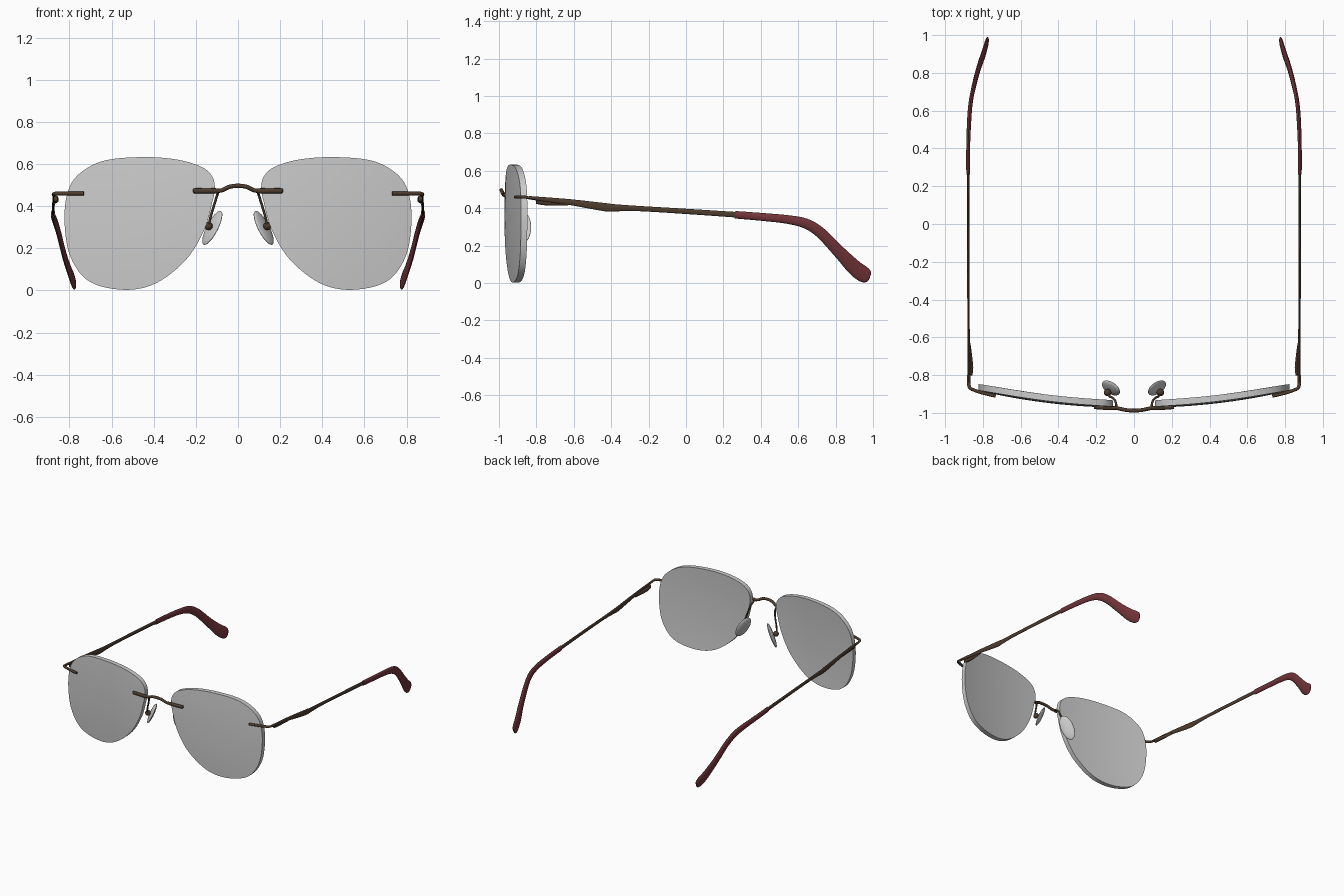
import bpy, bmesh, math
from mathutils import Vector

if "Cube" in bpy.data.objects:
    bpy.data.objects.remove(bpy.data.objects["Cube"])


def material(name, rgb):
    m = bpy.data.materials.new(name)
    m.use_nodes = True
    m.diffuse_color = (*rgb, 1)
    m.node_tree.nodes["Principled BSDF"].inputs["Base Color"].default_value = (*rgb, 1)
    return m


LENS = material("pale grey lens", (0.6, 0.6, 0.6))
METAL = material("dark bronze metal", (0.075, 0.045, 0.026))
TIP = material("dark red plastic", (0.17, 0.035, 0.042))


def finish(bm, name, mat, mirror=True, angle=40):
    bmesh.ops.recalc_face_normals(bm, faces=bm.faces)
    me = bpy.data.meshes.new(name)
    bm.to_mesh(me)
    bm.free()
    me.materials.append(mat)
    ob = bpy.data.objects.new(name, me)
    bpy.context.collection.objects.link(ob)
    bpy.ops.object.select_all(action='DESELECT')
    ob.select_set(True)
    bpy.context.view_layer.objects.active = ob
    bpy.ops.object.shade_smooth_by_angle(angle=math.radians(angle))
    if mirror:
        ob.modifiers.new("Mirror", 'MIRROR').use_mirror_merge = False
    return ob


def spline(points, steps, closed=False):
    """Catmull-Rom curve through points of any dimension."""
    p = [Vector(q) for q in points]
    n = len(p)
    out = []
    for i in range(n if closed else n - 1):
        if closed:
            a, b, c, d = (p[(i + k) % n] for k in (-1, 0, 1, 2))
        else:
            a, b, c, d = (p[min(max(i + k, 0), n - 1)] for k in (-1, 0, 1, 2))
        for s in range(steps):
            t = s / steps
            out.append(0.5 * (2 * b + (c - a) * t + (2 * a - 5 * b + 4 * c - d) * t * t
                              + (3 * b - a - 3 * c + d) * t ** 3))
    return out if closed else out + [p[-1]]


def sweep(name, points, sizes, mat, ref=(1, 0, 0), steps=6, sides=12, mirror=True):
    """Oval tube; each size is (half width along ref, half height)."""
    path = spline(points, steps)
    size = spline([(*s, 0) for s in sizes], steps)
    bm = bmesh.new()
    rings = []
    for i, p in enumerate(path):
        t = (path[min(i + 1, len(path) - 1)] - path[max(i - 1, 0)]).normalized()
        w = Vector(ref)
        w = (w - t * w.dot(t)).normalized()
        h = t.cross(w)
        rings.append([bm.verts.new(p + w * size[i].x * math.cos(a) + h * size[i].y * math.sin(a))
                      for a in (math.tau * k / sides for k in range(sides))])
    for r, q in zip(rings, rings[1:]):
        for k in range(sides):
            j = (k + 1) % sides
            bm.faces.new((r[k], r[j], q[j], q[k]))
    bm.faces.new(rings[0])
    bm.faces.new(rings[-1])
    return finish(bm, name, mat, mirror)


# Lenses: rounded outline filled with rings on a gently curved shell
def lens_y(x, z):
    return -0.972 + 0.15 * (x - 0.05) ** 2 + 0.1 * (z - 0.32) ** 2


outline = spline([(0.46, 0.633, 0), (0.64, 0.615, 0), (0.76, 0.548, 0), (0.812, 0.454, 0),
                  (0.823, 0.312, 0), (0.794, 0.156, 0), (0.705, 0.042, 0), (0.54, 0.003, 0),
                  (0.388, 0.035, 0), (0.246, 0.147, 0), (0.16, 0.288, 0), (0.122, 0.42, 0),
                  (0.11, 0.487, 0), (0.125, 0.545, 0), (0.18, 0.59, 0), (0.30, 0.623, 0)], 6, True)
centre = Vector((0.47, 0.33, 0))
bm = bmesh.new()
rims = []
for depth in (0, 0.034):
    def vert(q):
        return bm.verts.new((q.x, lens_y(q.x, q.y) + depth, q.y))
    rings = [[vert(centre.lerp(q, f / 8)) for q in outline] for f in range(1, 9)]
    middle = vert(centre)
    n = len(outline)
    for k in range(n):
        j = (k + 1) % n
        bm.faces.new((middle, rings[0][k], rings[0][j]))
        for r, q in zip(rings, rings[1:]):
            bm.faces.new((r[k], r[j], q[j], q[k]))
    rims.append(rings[-1])
for k in range(n):
    j = (k + 1) % n
    bm.faces.new((rims[0][k], rims[0][j], rims[1][j], rims[1][k]))
finish(bm, "lenses", LENS)

# Bridge: arched wire with a thicker bar lying on each lens
half = [(0.10, -0.972, 0.473), (0.075, -0.978, 0.476), (0.04, -0.985, 0.492)]
arch = [(-x, y, z) for x, y, z in half] + [(0, -0.988, 0.497)] + half[::-1]
sweep("bridge", arch, [(0.01, 0.01)] * len(arch), METAL, ref=(0, 1, 0), mirror=False)
sweep("bridge_bars", [(0.09, -0.973, 0.473), (0.10, -0.974, 0.473), (0.15, -0.974, 0.473),
                      (0.205, -0.97, 0.473), (0.213, -0.97, 0.473)],
      [(0.006, 0.007), (0.01, 0.012), (0.01, 0.012), (0.01, 0.012), (0.005, 0.006)],
      METAL, ref=(0, 1, 0))

# Nose pads on thin wire arms
sweep("nose_pad_arms", [(0.092, -0.972, 0.472), (0.098, -0.94, 0.455), (0.112, -0.922, 0.41),
                        (0.13, -0.912, 0.35), (0.14, -0.9, 0.305)], [(0.006, 0.006)] * 5, METAL)
bm = bmesh.new()
bmesh.ops.create_uvsphere(bm, u_segments=16, v_segments=10, radius=0.02)
bmesh.ops.translate(bm, verts=bm.verts, vec=(0.14, -0.892, 0.306))
finish(bm, "nose_pad_mounts", METAL)

long = Vector((0.46, 0.06, -0.88)).normalized()
wide = Vector((0.5, 0.85, 0.2))
wide = (wide - long * wide.dot(long)).normalized()
thick = long.cross(wide)
bm = bmesh.new()
bmesh.ops.create_uvsphere(bm, u_segments=32, v_segments=16, radius=1)
for v in bm.verts:
    c = v.co.copy()
    v.co = Vector((0.122, -0.868, 0.297)) + long * c.x * 0.09 + wide * c.y * 0.046 + thick * c.z * 0.014
finish(bm, "nose_pads", LENS)

# End pieces: bars on the lens corners that turn back into the temples
sweep("end_pieces", [(0.732, -0.911, 0.46), (0.80, -0.895, 0.46), (0.845, -0.88, 0.46),
                     (0.868, -0.868, 0.46), (0.875, -0.845, 0.457), (0.875, -0.80, 0.452)],
      [(0.009, 0.009)] * 4 + [(0.007, 0.009)] * 2, METAL, ref=(0, 0.3, 1))
sweep("hinges", [(0.866, -0.80, 0.437), (0.862, -0.76, 0.432), (0.865, -0.70, 0.428),
                 (0.87, -0.63, 0.424)],
      [(0.01, 0.014), (0.011, 0.016), (0.008, 0.014), (0.004, 0.01)], METAL)

# Temples: thin arms that swell downward, then taper
sweep("temples", [(0.875, -0.84, 0.456), (0.875, -0.64, 0.435), (0.876, -0.50, 0.415),
                  (0.876, -0.42, 0.404), (0.877, -0.38, 0.402), (0.877, -0.25, 0.398),
                  (0.878, 0, 0.383), (0.878, 0.30, 0.363)],
      [(0.006, 0.009), (0.006, 0.015), (0.006, 0.02), (0.006, 0.022), (0.006, 0.019),
       (0.006, 0.014), (0.006, 0.014), (0.006, 0.015)], METAL)

# Temple tips: sleeves bent down and inward, flaring to a rounded end
sweep("temple_tips", [(0.878, 0.262, 0.365), (0.878, 0.40, 0.354), (0.873, 0.54, 0.34),
                      (0.865, 0.64, 0.318), (0.85, 0.72, 0.268), (0.824, 0.82, 0.165),
                      (0.797, 0.90, 0.083), (0.782, 0.95, 0.045), (0.776, 0.973, 0.028),
                      (0.774, 0.98, 0.024)],
      [(0.01, 0.02), (0.01, 0.021), (0.011, 0.023), (0.011, 0.027), (0.011, 0.029),
       (0.011, 0.033), (0.011, 0.041), (0.01, 0.042), (0.008, 0.03), (0.003, 0.008)], TIP)
